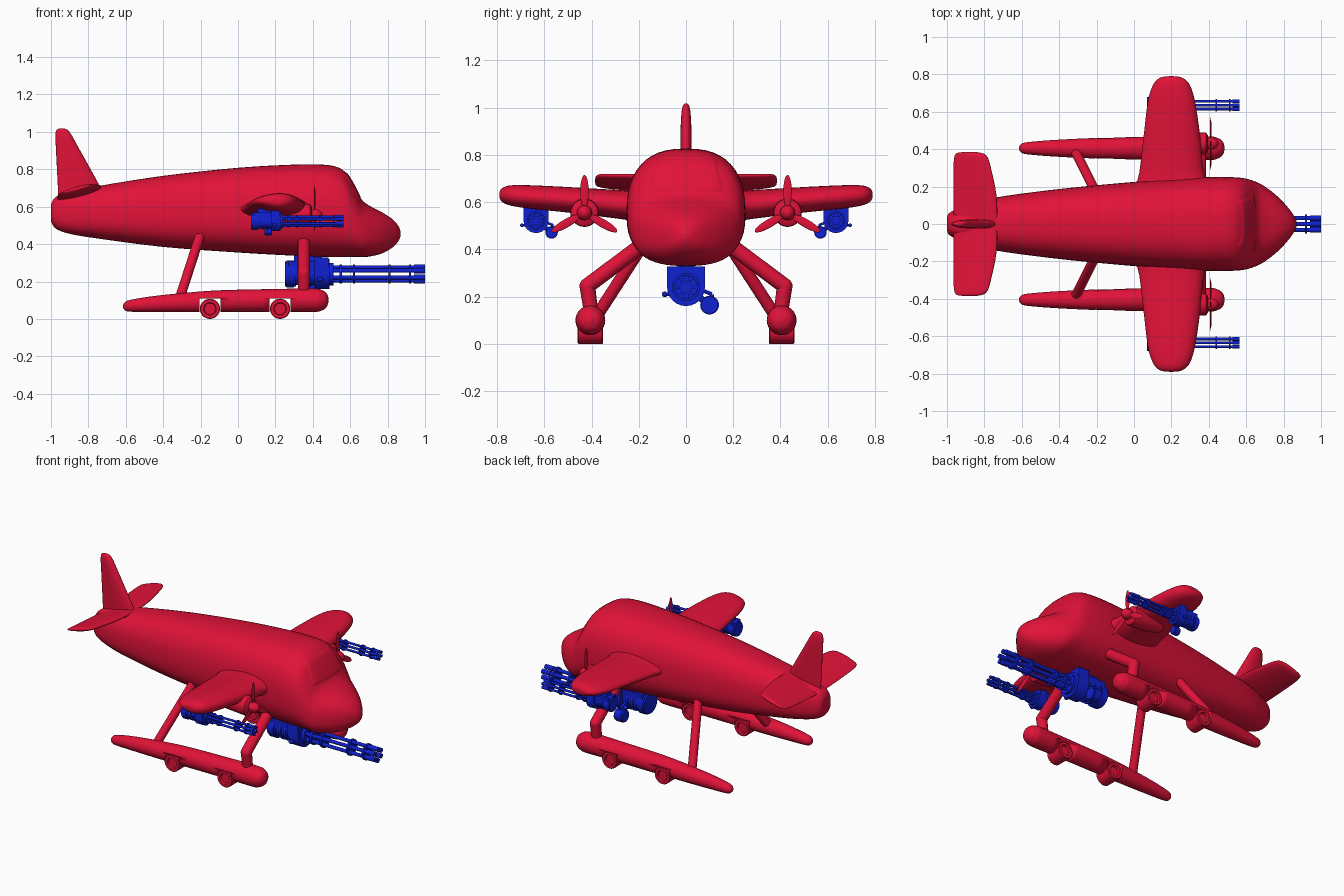
import bpy, bmesh
from math import pi, sin, cos, radians
from mathutils import Vector, Matrix
from mathutils.bvhtree import BVHTree

if "Cube" in bpy.data.objects:
    bpy.data.objects.remove(bpy.data.objects["Cube"])


def material(name, rgb):
    m = bpy.data.materials.new(name)
    m.diffuse_color = (*rgb, 1)
    m.use_nodes = True
    m.node_tree.nodes["Principled BSDF"].inputs["Base Color"].default_value = m.diffuse_color
    return m


RED = material("red_paint", (0.75, 0.006, 0.04))
BLUE = material("blue_paint", (0.005, 0.015, 0.65))


def finish(bm, name, mat=RED, mirror=False, angle=38):
    bmesh.ops.recalc_face_normals(bm, faces=bm.faces)
    for f in bm.faces:
        f.smooth = True
    for e in bm.edges:
        e.smooth = e.calc_face_angle(0) < radians(angle)
    me = bpy.data.meshes.new(name)
    bm.to_mesh(me)
    bm.free()
    ob = bpy.data.objects.new(name, me)
    bpy.context.collection.objects.link(ob)
    me.materials.append(mat)
    if mirror:
        mod = ob.modifiers.new("Mirror", 'MIRROR')
        mod.use_axis = (False, True, False)
        mod.use_clip = False
        mod.use_mirror_merge = False
    return ob


def loft(bm, rings):
    vs = [[bm.verts.new(p) for p in r] for r in rings]
    n = len(vs[0])
    for a, b in zip(vs, vs[1:]):
        for i in range(n):
            bm.faces.new((a[i], a[(i + 1) % n], b[(i + 1) % n], b[i]))
    bm.faces.new(vs[0])
    bm.faces.new(vs[-1])


def smooth_stations(st, steps=4):
    """Catmull-Rom between stations."""
    out = []
    for i in range(len(st) - 1):
        p = [st[max(i - 1, 0)], st[i], st[i + 1], st[min(i + 2, len(st) - 1)]]
        for k in range(steps):
            t = k / steps
            out.append([b + 0.5 * t * (c - a + t * (2*a - 5*b + 4*c - d + t * (3*(b - c) + d - a)))
                        for a, b, c, d in zip(*p)])
    return out + [list(st[-1])]


def power(v, e):
    return (1 if v >= 0 else -1) * abs(v) ** e


def cyl(bm, p0, p1, r0, r1=None, seg=20):
    p0, p1 = Vector(p0), Vector(p1)
    d = p1 - p0
    rot = Vector((0, 0, 1)).rotation_difference(d).to_matrix().to_4x4()
    bmesh.ops.create_cone(bm, cap_ends=True, segments=seg, radius1=r0, radius2=r0 if r1 is None else r1,
                          depth=d.length, matrix=Matrix.Translation((p0 + p1) / 2) @ rot)


def box(bm, lo, hi):
    lo, hi = Vector(lo), Vector(hi)
    bmesh.ops.create_cube(bm, size=1, matrix=Matrix.Translation((lo + hi) / 2) @ Matrix.Diagonal((*(hi - lo), 1)))


def ball(bm, c, size, rot=Matrix()):
    bmesh.ops.create_uvsphere(bm, u_segments=20, v_segments=12, radius=1,
                              matrix=Matrix.Translation(c) @ rot @ Matrix.Diagonal((*size, 1)))


# Fuselage: x, bottom, top, half width
body = [(-1, .53, .6, .03), (-.995, .51, .625, .05), (-.97, .48, .655, .07), (-.9, .455, .68, .097),
        (-.75, .43, .71, .14), (-.4, .385, .765, .187), (0, .355, .808, .225), (.3, .338, .825, .247),
        (.45, .332, .825, .252), (.53, .33, .812, .25), (.58, .33, .778, .246), (.62, .33, .715, .237),
        (.66, .33, .64, .222), (.7, .333, .607, .2), (.77, .35, .57, .145), (.83, .385, .53, .08),
        (.86, .42, .492, .035), (.87, .445, .465, .01)]
rings = []
for x, zb, zt, hw in smooth_stations(body):
    zm = zb + (zt - zb) * .44
    rings.append([(x, hw * power(cos(a), .8), zm + (zt - zm if sin(a) > 0 else zm - zb) * power(sin(a), .8))
                  for a in (2 * pi * i / 48 for i in range(48))])
bm = bmesh.new()
loft(bm, rings)
bmesh.ops.recalc_face_normals(bm, faces=bm.faces)
skin = BVHTree.FromBMesh(bm)
finish(bm, "fuselage", angle=60)

# Windshield panel laid on the fuselage skin, edges tucked under
bm = bmesh.new()
N, M = 20, 12
grid = []
for j in range(M + 1):
    v = j / M
    row = []
    for i in range(N + 1):
        y = (i / N * 2 - 1) * (.168 - .035 * v)
        hit, nor, _, _ = skin.ray_cast(Vector((2, y, .64 + .15 * v)), Vector((-1, 0, 0)))
        edge = i in (0, N) or j in (0, M)
        row.append(bm.verts.new(hit + nor * (-.004 if edge else .004)))
    grid.append(row)
for j in range(M):
    for i in range(N):
        bm.faces.new((grid[j][i], grid[j][i + 1], grid[j + 1][i + 1], grid[j + 1][i]))
finish(bm, "windshield")


def foil(name, stations, upright=False, tilt=0, mirror=True):
    """stations: span, trailing x, leading x, centre, half thickness"""
    bm = bmesh.new()
    rings = []
    for s, x0, x1, c, h in smooth_stations(stations):
        ring = []
        for i in range(32):
            a = 2 * pi * i / 32
            dx = (x1 - x0) / 2 * cos(a)
            t = c + h * sin(a) * (.88 + .2 * cos(a)) + tilt * dx
            x = (x0 + x1) / 2 + dx
            ring.append((x, t, s) if upright else (x, s, t))
        rings.append(ring)
    loft(bm, rings)
    return finish(bm, name, mirror=mirror, angle=60)


# Wings and tail surfaces
foil("wing", [(.12, -.01, .42, .585, .075), (.24, .02, .385, .588, .071), (.3, .032, .37, .592, .067),
              (.5, .055, .35, .61, .06), (.66, .075, .325, .622, .055), (.74, .1, .3, .628, .048),
              (.775, .128, .27, .63, .035), (.788, .16, .238, .63, .018), (.79, .19, .21, .63, .004)])
foil("tailplane", [(0, -.965, -.73, .67, .022), (.15, -.965, -.735, .678, .022), (.3, -.965, -.765, .685, .02),
                   (.36, -.96, -.785, .689, .017), (.38, -.945, -.815, .69, .01), (.385, -.9, -.86, .69, .003)],
     tilt=.28)
foil("tail_fin", [(.6, -.96, -.7, 0, .027), (.7, -.963, -.735, 0, .027), (.8, -.968, -.788, 0, .027),
                  (.92, -.974, -.855, 0, .025), (.98, -.977, -.888, 0, .021), (1.01, -.97, -.91, 0, .014),
                  (1.018, -.955, -.93, 0, .004)], upright=True, mirror=False)

# Engines and three-bladed propellers
PY, PZ = .43, .555
bm = bmesh.new()
loft(bm, [[(x, PY + r * cos(2 * pi * i / 24), PZ + r * sin(2 * pi * i / 24)) for i in range(24)]
          for x, r in [(.16, .03), (.24, .052), (.36, .06), (.385, .058), (.395, .045)]])
finish(bm, "engine", mirror=True)
bm = bmesh.new()
ball(bm, (.41, PY, PZ), (.042, .032, .032))
for k in range(3):
    rot = Matrix.Rotation(2 * pi * k / 3, 4, 'X')
    ball(bm, Vector((.41, PY, PZ)) + rot @ Vector((0, 0, .09)), (.004, .018, .07), rot)
finish(bm, "propeller", mirror=True)

# Floats with wheel wells
FY = .405
float_st = [(-.615, .068, .004), (-.608, .068, .018), (-.58, .07, .031), (-.46, .079, .042), (-.3, .087, .051),
            (-.1, .095, .058), (.2, .099, .061), (.4, .1, .063), (.445, .1, .056), (.473, .1, .038), (.485, .1, .008)]
bm = bmesh.new()
loft(bm, [[(x, FY + r * cos(2 * pi * i / 28), z + r * sin(2 * pi * i / 28)) for i in range(28)]
          for x, z, r in smooth_stations(float_st)])
floats = finish(bm, "float", angle=60)
WHEELS = (-.15, .225)
bm = bmesh.new()
for x in WHEELS:
    box(bm, (x - .056, .3, -.05), (x + .056, .5, .108))
well = finish(bm, "wheel_well_cutter")
well.hide_render = True
well.display_type = 'WIRE'
cut = floats.modifiers.new("Wells", 'BOOLEAN')
cut.operation, cut.object = 'DIFFERENCE', well
mir = floats.modifiers.new("Mirror", 'MIRROR')
mir.use_axis = (False, True, False)
mir.use_mirror_merge = False

# Wheels with recessed hubs
bm = bmesh.new()
prof = [(-.042, .005), (-.042, .03), (-.054, .034), (-.054, .05), (-.05, .054)]
prof += [(-y, r) for y, r in reversed(prof)]
for x in WHEELS:
    loft(bm, [[(x + r * cos(2 * pi * i / 28), FY + y, .054 + r * sin(2 * pi * i / 28)) for i in range(28)]
              for y, r in prof])
finish(bm, "wheels", mirror=True)

# Struts
bm = bmesh.new()
cyl(bm, (.352, .4, .12), (.352, .418, .245), .03, .033)
ball(bm, (.352, .418, .245), (.033, .033, .033))
cyl(bm, (.352, .418, .245), (.352, .17, .43), .033)
finish(bm, "front_strut", mirror=True)
bm = bmesh.new()
cyl(bm, (-.315, .39, .1), (-.195, .15, .47), .026)
finish(bm, "rear_strut", mirror=True)


def gun(name, origin, s=1, side=1, mirror=False):
    bm = bmesh.new()
    # Receiver, front housing and mounting block
    for x0, x1, r in [(0, .06, .066), (.01, .05, .072), (.06, .16, .058), (.085, .1, .068), (.12, .135, .068),
                      (.16, .24, .08), (.24, .26, .06)]:
        cyl(bm, (x0, 0, 0), (x1, 0, 0), r, seg=24)
    box(bm, (.16, -.08, 0), (.235, .08, .088))
    box(bm, (.02, -.06, 0), (.16, .06, .07))
    box(bm, (.05, -.035, .05), (.2, .035, .105))
    # Rotary barrels, clamps and muzzles
    for k in range(6):
        y, z = .036 * cos(k * pi / 3 + pi / 6), .036 * sin(k * pi / 3 + pi / 6)
        cyl(bm, (.25, y, z), (.75, y, z), .011, seg=10)
        cyl(bm, (.69, y, z), (.75, y, z), .015, seg=10)
    for x in (.3, .37, .56, .67):
        cyl(bm, (x - .006, 0, 0), (x + .006, 0, 0), .051, seg=24)
    # Side feed motor and knob
    cyl(bm, (.11, .1 * side, -.076), (.17, .1 * side, -.076), .036)
    cyl(bm, (.12, .1 * side, -.076), (.16, .1 * side, -.076), .04)
    cyl(bm, (.14, .04 * side, -.03), (.14, .1 * side, -.076), .014, seg=12)
    cyl(bm, (.14, .06 * side, -.01), (.14, .11 * side, -.03), .008, seg=12)
    cyl(bm, (.14, .11 * side, -.03), (.14, .11 * side, -.076), .008, seg=12)
    cyl(bm, (.19, -.07 * side, -.03), (.19, -.092 * side, -.03), .008, seg=12)
    ball(bm, (.19, -.09 * side, -.03), (.016, .012, .012))
    bmesh.ops.transform(bm, verts=bm.verts, matrix=Matrix.Translation(origin) @ Matrix.Scale(s, 4))
    finish(bm, name, BLUE, mirror)


gun("nose_gun", (.25, 0, .24))
gun("wing_gun", (.07, .635, .522), .66, -1, True)
